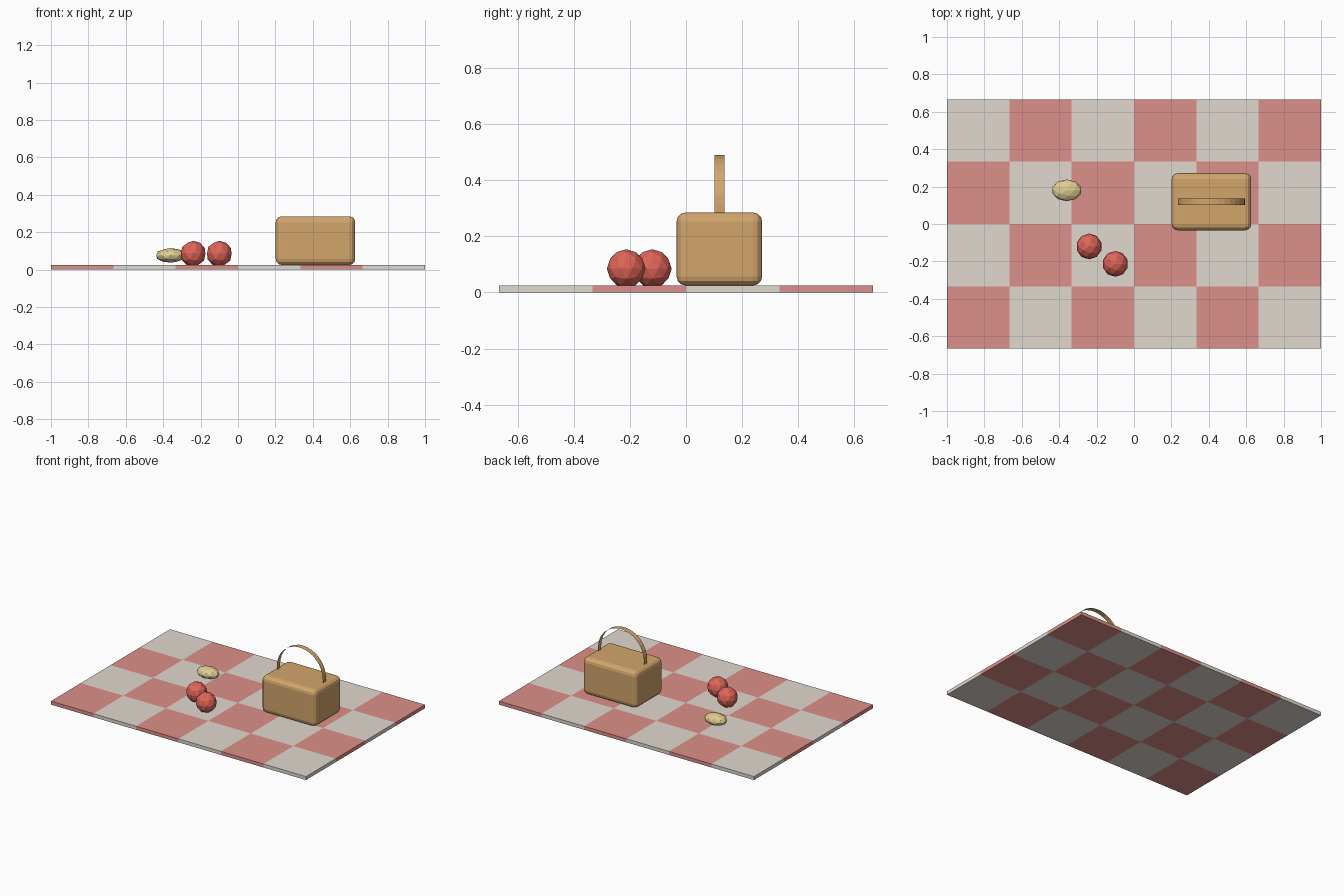
import bpy, bmesh, math

cube = bpy.data.objects.get("Cube")
if cube:
    bpy.data.objects.remove(cube, do_unlink=True)


def material(name, rgb):
    m = bpy.data.materials.new(name)
    m.use_nodes = True
    m.diffuse_color = (*rgb, 1)
    m.node_tree.nodes["Principled BSDF"].inputs["Base Color"].default_value = (*rgb, 1)
    return m


cream = material("cream cloth", (0.75, 0.69, 0.63))
pink = material("pink cloth", (0.72, 0.28, 0.25))
wicker = material("wicker", (0.65, 0.38, 0.15))
red = material("apple red", (0.75, 0.13, 0.10))
crust = material("bread crust", (0.74, 0.61, 0.29))


def add_object(name, bm, *mats):
    mesh = bpy.data.meshes.new(name)
    bm.to_mesh(mesh)
    bm.free()
    for m in mats:
        mesh.materials.append(m)
    ob = bpy.data.objects.new(name, mesh)
    bpy.context.collection.objects.link(ob)
    return ob


def faceted_ball(name, location, radii, mat):
    bm = bmesh.new()
    bmesh.ops.create_icosphere(bm, subdivisions=2, radius=1)
    bmesh.ops.scale(bm, vec=radii, verts=bm.verts)
    add_object(name, bm, mat).location = location


# Checked blanket: a six by four grid, given thickness downwards
thickness, tile = 0.025, 1 / 3
bm = bmesh.new()
bmesh.ops.create_grid(bm, x_segments=6, y_segments=4, size=1)
bmesh.ops.scale(bm, vec=(1, 2 / 3, 1), verts=bm.verts)
for f in bm.faces:
    c = f.calc_center_median()
    column, row = math.floor((c.x + 1) / tile), math.floor((c.y + 2 / 3) / tile)
    f.material_index = (column + row + 1) % 2
blanket = add_object("blanket", bm, cream, pink)
blanket.location.z = thickness
solid = blanket.modifiers.new("thickness", "SOLIDIFY")
solid.thickness = thickness
solid.offset = -1

# Basket body with rounded edges
bm = bmesh.new()
bmesh.ops.create_cube(bm, size=1)
bmesh.ops.scale(bm, vec=(0.425, 0.305, 0.26), verts=bm.verts)
basket = add_object("basket", bm, wicker)
basket.location = (0.414, 0.119, 0.155)
bevel = basket.modifiers.new("rounded edges", "BEVEL")
bevel.width = 0.032
bevel.segments = 3

# Basket handle: a thin arched strap
radius, steps = 0.18, 16
arc = [math.pi * i / steps for i in range(steps + 1)]
path = [(radius * math.cos(a), 0.31 + radius * math.sin(a)) for a in arc]
path = [(radius, 0.28)] + path + [(-radius, 0.28)]
bm = bmesh.new()
pairs = [[bm.verts.new((x, y, z)) for y in (-0.018, 0.018)] for x, z in path]
for (a, b), (c, d) in zip(pairs, pairs[1:]):
    bm.faces.new((a, b, d, c))
bmesh.ops.recalc_face_normals(bm, faces=bm.faces)
if sum(f.normal.z for f in bm.faces) < 0:
    bmesh.ops.reverse_faces(bm, faces=bm.faces)
add_object("basket_handle", bm, wicker).location = (0.414, 0.119, 0)

# Fruit and bread
faceted_ball("left_apple", (-0.10, -0.213, 0.085), (0.069, 0.069, 0.069), red)
faceted_ball("right_apple", (-0.24, -0.12, 0.085), (0.069, 0.069, 0.069), red)
faceted_ball("bread_roll", (-0.36, 0.18, 0.076), (0.081, 0.058, 0.039), crust)
